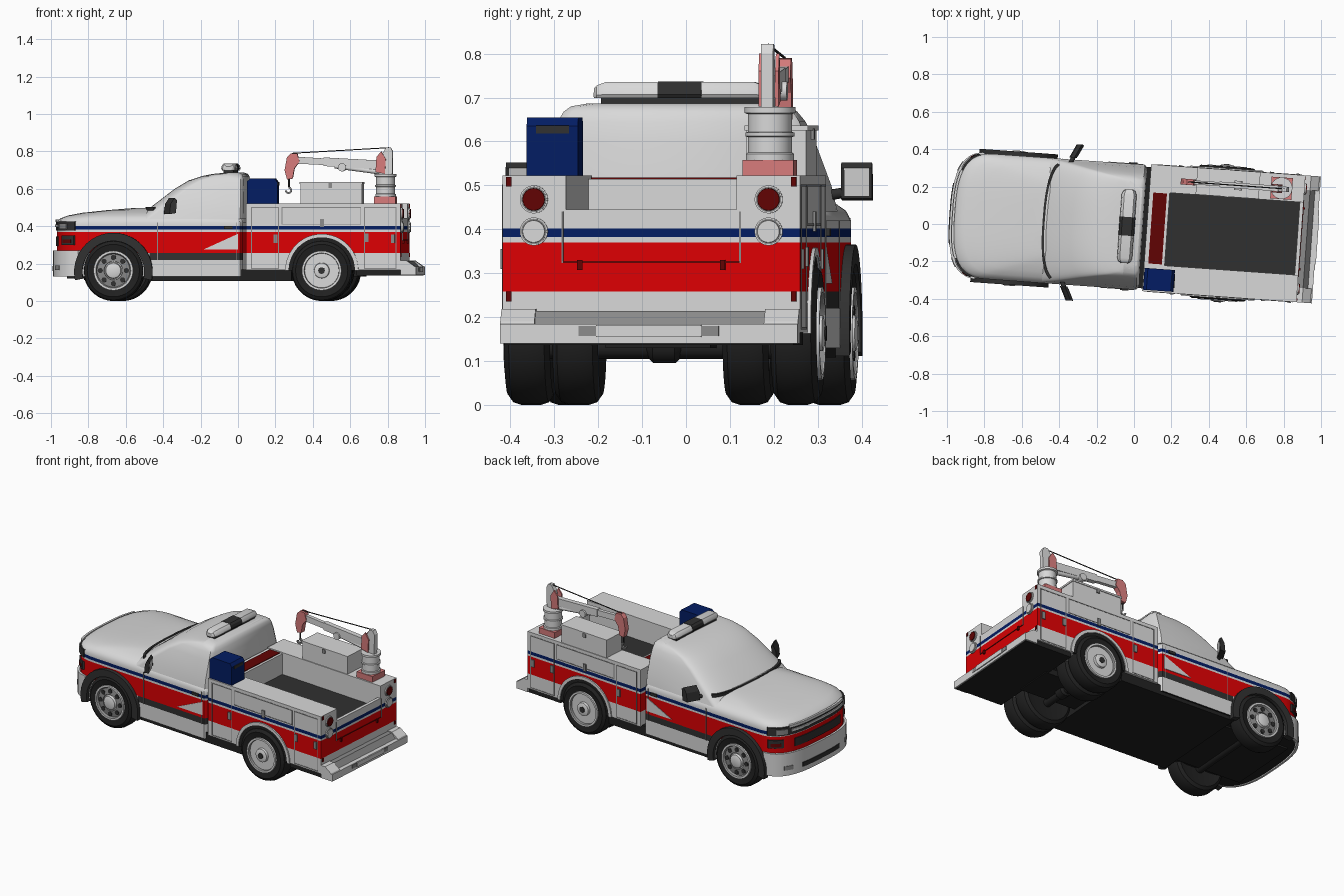
import bpy, bmesh, math
from mathutils import Matrix, Vector

# The whole truck stands slightly turned about z
M = Matrix.Translation((0, -0.015, 0)) @ Matrix.Rotation(math.radians(-4.1), 4, 'Z')
COL = {"white": (0.69, 0.69, 0.69), "red": (0.72, 0.0, 0.001), "navy": (0.001, 0.012, 0.125),
       "dark_grey": (0.03, 0.03, 0.03), "black": (0.015, 0.015, 0.015), "grey": (0.26, 0.26, 0.26),
       "dark_red": (0.12, 0.001, 0.001), "pink": (0.68, 0.2, 0.2)}
MAT = {}
for n, c in COL.items():
    MAT[n] = bpy.data.materials.new(n)
    MAT[n].diffuse_color = (*c, 1)
NAMES = list(COL)


def loft(name, rings, mat="white", rule=None, smooth=0):
    """Skin a list of equal closed rings; rule(face centre) picks a colour."""
    bm = bmesh.new()
    vs = [[bm.verts.new(p) for p in r] for r in rings]
    n = len(rings[0])
    for a, b in zip(vs, vs[1:]):
        for i in range(n):
            j = (i + 1) % n
            bm.faces.new((a[i], a[j], b[j], b[i]))
    bm.faces.new(vs[0][::-1])
    bm.faces.new(vs[-1])
    bmesh.ops.recalc_face_normals(bm, faces=bm.faces)
    for f in bm.faces:
        f.material_index = NAMES.index(rule(f.calc_center_median()) if rule else mat)
    me = bpy.data.meshes.new(name)
    bm.to_mesh(me)
    bm.free()
    for m in NAMES:
        me.materials.append(MAT[m])
    ob = bpy.data.objects.new(name, me)
    bpy.context.collection.objects.link(ob)
    ob.matrix_world = M
    if smooth:
        bpy.ops.object.select_all(action='DESELECT')
        ob.select_set(True)
        bpy.context.view_layer.objects.active = ob
        bpy.ops.object.shade_smooth_by_angle(angle=math.radians(smooth))


def box(name, x, y, z, mat="white", rule=None, levels=()):
    zs = [z[0], *[l for l in levels if z[0] < l < z[1]], z[1]]
    loft(name, [[(x[0], y[0], h), (x[1], y[0], h), (x[1], y[1], h), (x[0], y[1], h)] for h in zs], mat, rule)


def side_plate(name, pts, y0, y1, mat="white", smooth=0, lean=0):
    loft(name, [[(u + d, y, z) for u, z in pts] for y, d in ((y0, 0), (y1, lean))], mat, smooth=smooth)


def lathe(name, prof, origin, axis, mat="white", seg=32, smooth=35):
    """Turn (radius, offset) points about an axis through origin."""
    q = Vector(axis).to_track_quat('Z', 'Y')
    rings = [[Vector(origin) + q @ Vector((r * math.cos(2 * math.pi * i / seg), r * math.sin(2 * math.pi * i / seg), h))
              for i in range(seg)] for r, h in prof]
    loft(name, rings, mat, smooth=smooth)


def tube(name, a, b, r, mat="white", seg=12):
    d = Vector(b) - Vector(a)
    lathe(name, [(r, 0), (r, d.length)], a, d, mat, seg)


def nose(front, w, depth, e, a0, a1, n):
    """Rounded front outline between two angles, 0 being straight ahead."""
    out = []
    for i in range(n + 1):
        a = a0 + (a1 - a0) * i / n
        s, c = math.sin(a), max(math.cos(a), 0)
        out.append((front + depth * (1 - c ** e), math.copysign(w * abs(s) ** e, s)))
    return out


def plan(z, front, w, rear, depth, e, mids=(-0.45,)):
    h = math.pi / 2
    p = nose(front, w, depth, e, -h, h, 28)
    p += [(m, w) for m in mids] + [(rear - 0.015, w), (rear, w - 0.02), (rear, 0.02 - w), (rear - 0.015, -w)]
    p += [(m, -w) for m in mids[::-1]]
    return [(u, v, z) for u, v in p]


ND, NE = 0.2, 0.68


def front_strip(name, a0, a1, z0, z1, front, mat, w=0.338, depth=ND, e=NE):
    p = nose(front, w, depth, e, a0, a1, 16)
    p += [(u + 0.012, v * 0.975) for u, v in p[::-1]]
    loft(name, [[(u, v, z) for u, v in p] for z in (z0, z1)], mat, smooth=35)


def arch(name, cu, cz, r0, r1, a0, a1, y0, y1, mat):
    ang = [math.radians(a0 + (a1 - a0) * i / 24) for i in range(25)]
    p = [(cu + r1 * math.cos(a), cz + r1 * math.sin(a)) for a in ang]
    p += [(cu + r0 * math.cos(a), cz + r0 * math.sin(a)) for a in ang[::-1]]
    side_plate(name, p, y0, y1, mat, smooth=35)


LEVELS = (0.22, 0.258, 0.37, 0.382, 0.402)


def stripes(c):
    if 0.258 < c.z < 0.37:
        return "red"
    return "navy" if 0.382 < c.z < 0.402 else "white"


def cab_paint(c):
    if c.z < 0.14:
        return "black"
    if 0.22 < c.z < 0.258 and -0.45 < c.x < 0.045:
        return "dark_grey"
    return stripes(c)


def bed_paint(c):
    return "white" if abs(c.y) < 0.2 and c.x < 0.88 else stripes(c)


# Cab lower body and bonnet, stacked as plan outlines
body = [plan(z, -0.966, 0.335, 0.05, ND, NE) for z in (0.13, *LEVELS, 0.42)]
for z, f, w in ((0.442, -0.948, 0.325), (0.458, -0.905, 0.305), (0.472, -0.83, 0.275), (0.486, -0.7, 0.23),
                (0.498, -0.55, 0.17)):
    body.append(plan(z, f, w, 0.04, ND, NE, (-0.3,)))
loft("cab_body", body, rule=cab_paint, smooth=40)
# Greenhouse with windscreen and roof
top = [(0.44, -0.54, 0.329, 0.05), (0.5, -0.465, 0.32, 0.05), (0.6, -0.335, 0.292, 0.05), (0.645, -0.26, 0.276, 0.048),
       (0.668, -0.19, 0.262, 0.044), (0.68, -0.13, 0.246, 0.036), (0.687, -0.06, 0.205, 0.02)]
loft("greenhouse", [plan(z, f, w, r, 0.09, 0.8, (-0.04,)) for z, f, w, r in top], smooth=40)
front_strip("windscreen_cowl", -1.3, 1.3, 0.484, 0.502, -0.49, "dark_grey", 0.318, 0.09, 0.8)

# Nose: bumper, grilles, lamps
front_strip("front_bumper", -1.45, 1.45, 0.13, 0.27, -0.986, "white", 0.342)
front_strip("bumper_intake", -0.35, 0.35, 0.16, 0.188, -0.989, "dark_grey", 0.342)
front_strip("lower_grille", -0.5, 0.5, 0.295, 0.345, -0.971, "dark_grey")
front_strip("upper_grille", -1.3, 1.3, 0.376, 0.426, -0.971, "dark_grey")
front_strip("grille_bar", -0.6, 0.6, 0.396, 0.41, -0.976, "white", 0.34)
front_strip("grille_top_trim", -0.65, 0.65, 0.422, 0.436, -0.973, "white")
for s in (-1, 1):
    front_strip("headlight", s * 0.7, s * 1.05, 0.386, 0.416, -0.976, "grey", 0.341)
    front_strip("corner_lamp", s * 0.8, s * 1.27, 0.3, 0.35, -0.971, "dark_grey", 0.341)
    front_strip("turn_signal", s * 0.88, s * 1.2, 0.31, 0.33, -0.974, "dark_red", 0.343)
    front_strip("fog_lamp", s * 0.6, s * 0.85, 0.165, 0.19, -0.989, "grey", 0.344)

FW, RW, WZ = -0.643, 0.474, 0.163


def wheel(u, y, s, width, dual):
    """Tyre whose outer face is at s*y, with a dished rim."""
    o, ax = (u, s * y, WZ), (0, s, 0)
    tyre = [(0.09, -0.06), (0.092, -0.01), (0.14, 0), (0.157, -0.012), (0.163, -0.03)]
    back = [(r, -h) for r, h in tyre[:0:-1]]
    lathe("tyre", tyre + [(r, h - width) for r, h in back], o, ax, "black", 36)
    d = 0.03 if dual else 0.008
    lathe("wheel_rim", [(0.104, -0.065), (0.104, 0.002), (0.094, 0.002), (0.088, -d), (0.05, -d + 0.006), (0.045, -d - 0.02)],
          o, ax, "grey")
    lathe("wheel_hub", [(0.044, -d), (0.04, 0.005), (0.025, 0.01)], o, ax, "white", 20)
    lathe("wheel_lip", [(0.094, -0.01), (0.106, -0.01), (0.106, 0.004), (0.094, 0.004), (0.094, -0.01)], o, ax, "white")
    for k in range(8):
        a = k * math.pi / 4
        lathe("rim_hole", [(0.014, -0.006), (0.014, 0.004)],
              (u + 0.07 * math.cos(a), s * (y - d + 0.003), WZ + 0.07 * math.sin(a)), ax, "dark_grey", 10)
    if dual:
        lathe("hub_centre", [(0.018, 0), (0.018, 0.013)], o, ax, "dark_grey", 16)
        lathe("inner_tyre", [(r, h - 0.11) for r, h in tyre] + [(r, h - 0.215) for r, h in back], o, ax, "black", 36)


def frame(x, z, y, s, t=0.005):
    """Thin grey seam round a door."""
    v = sorted((s * (y - 0.004), s * (y + 0.002)))
    for a, b in (((x[0], x[0] + t), z), ((x[1] - t, x[1]), z), (x, (z[0], z[0] + t)), (x, (z[1] - t, z[1]))):
        box("door_seam", a, v, b, "grey")


for s in (-1, 1):
    wheel(FW, 0.352, s, 0.11, False)
    wheel(RW, 0.357, s, 0.105, True)
    arch("front_fender_flare", FW, 0.155, 0.166, 0.21, -12, 192, s * 0.32, s * 0.357, "dark_grey")
    arch("rear_wheel_gap", RW, WZ, 0.15, 0.18, 0, 180, s * 0.33, s * 0.343, "black")
    arch("rear_wheel_trim", RW, WZ, 0.178, 0.196, 0, 180, s * 0.33, s * 0.348, "white")
    # Cab side details
    side_plate("door_flash", [(-0.16, 0.276), (0.025, 0.276), (0.025, 0.36)], s * 0.33, s * 0.338)
    box("door_handle", (-0.05, -0.005), sorted((s * 0.33, s * 0.343)), (0.385, 0.402), "dark_grey")
    for u in (-0.41, 0.015):
        box("cab_door_seam", (u, u + 0.004), sorted((s * 0.33, s * 0.337)), (0.22, 0.42), "grey")
    # Mirrors lean backwards towards their tips
    tube("mirror_arm", (-0.37, s * 0.3, 0.475), (-0.345, s * 0.36, 0.485), 0.012, "dark_grey")
    side_plate("mirror_housing", [(-0.372, 0.465), (-0.338, 0.47), (-0.332, 0.54), (-0.345, 0.552), (-0.366, 0.52)],
               s * 0.345, s * 0.418, "dark_grey", lean=0.035)
    side_plate("mirror_glass", [(-0.337, 0.476), (-0.331, 0.476), (-0.326, 0.54), (-0.332, 0.54)],
               s * 0.353, s * 0.411, "white", lean=0.028)
    # Side cabinets and doors
    box("side_cabinet", (0.068, 0.895), sorted((s * 0.195, s * 0.34)), (0.165, 0.522), rule=bed_paint, levels=LEVELS)
    frame((0.095, 0.245), (0.172, 0.502), 0.34, s)
    frame((0.258, 0.685), (0.408, 0.502), 0.34, s)
    frame((0.7, 0.875), (0.172, 0.502), 0.34, s)
    for u, z in ((0.226, 0.335), (0.475, 0.42), (0.715, 0.34), (0.855, 0.335)):
        box("door_latch", (u - 0.01, u + 0.01), sorted((s * 0.335, s * 0.346)), (z - 0.025, z + 0.02), "grey")
    # Rear lamps
    for z, m in ((0.468, "dark_red"), (0.395, "white")):
        lathe("lamp_ring", [(0.032, 0), (0.032, 0.008)], (0.893, s * 0.268, z), (1, 0, 0), "white", 24)
        lathe("lamp_gasket", [(0.029, 0), (0.029, 0.01)], (0.893, s * 0.268, z), (1, 0, 0), "grey", 24)
        lathe("rear_lamp", [(0.027, 0), (0.025, 0.014)], (0.893, s * 0.268, z), (1, 0, 0), m, 24)
    for z in (0.508, 0.247):
        box("rear_marker", (0.89, 0.899), sorted((s * 0.319, s * 0.331)), (z - 0.011, z + 0.011), "dark_red")
    box("tailgate_hinge", (0.89, 0.905), (s * 0.163 - 0.006, s * 0.163 + 0.006), (0.307, 0.33), "dark_red")
    box("tailgate_side_seam", (0.89, 0.898), (s * 0.203 - 0.002, s * 0.203 + 0.002), (0.323, 0.44), "grey")
    # Raised bumper ends
    side_plate("bumper_end", [(0.89, 0.18), (0.975, 0.18), (0.965, 0.19), (0.925, 0.218), (0.89, 0.218)], s * 0.262, s * 0.34)

# Load bed
box("bed_floor", (0.07, 0.89), (-0.2, 0.2), (0.165, 0.385), "dark_grey")
box("bed_front_chest", (0.068, 0.178), (-0.197, 0.197), (0.3, 0.514))
box("chest_red_top", (0.09, 0.163), (-0.19, 0.19), (0.512, 0.518), "dark_red")
box("tailgate", (0.875, 0.895), (-0.2, 0.2), (0.165, 0.445), rule=bed_paint, levels=LEVELS)
box("tailgate_seam", (0.89, 0.898), (-0.203, 0.203), (0.323, 0.328), "dark_red")

# Rear step bumper
box("rear_bumper", (0.895, 0.978), (-0.34, 0.34), (0.14, 0.184))
side_plate("bumper_step", [(0.89, 0.18), (0.955, 0.18), (0.925, 0.214), (0.89, 0.214)], -0.262, 0.262, "grey")
box("bumper_recess", (0.97, 0.981), (-0.16, 0.16), (0.157, 0.18), "grey")
box("bumper_plate", (0.972, 0.984), (-0.12, 0.12), (0.155, 0.182))
box("bumper_underside", (0.66, 0.97), (-0.33, 0.33), (0.136, 0.17), "black")

# Chassis and axles
box("chassis_pan", (-0.46, 0.31), (-0.325, 0.325), (0.108, 0.17), "black")
box("front_pan", (-0.9, -0.44), (-0.23, 0.23), (0.12, 0.17), "black")
box("rear_frame", (0.3, 0.68), (-0.12, 0.12), (0.13, 0.17), "black")
for u in (FW, RW):
    tube("axle", (u, -0.3, 0.13), (u, 0.3, 0.13), 0.025, "black")
lathe("differential", [(0.015, -0.05), (0.04, -0.025), (0.04, 0.025), (0.015, 0.05)], (RW, 0, 0.135), (0, 1, 0), "black", 16)

# Roof light bar with rounded ends
bar = [(-0.04, 0.008), (-0.035, 0), (0.035, 0), (0.04, 0.008), (0.036, 0.026), (0.026, 0.036), (-0.026, 0.036), (-0.036, 0.026)]


def bar_ring(y, k, h):
    return [(u * k - 0.038, y, 0.699 + z * h) for u, z in bar]


loft("light_bar", [bar_ring(y, k, h) for y, k, h in ((-0.197, 0.5, 0.6), (-0.19, 0.8, 0.8), (-0.17, 1, 1), (0.17, 1, 1),
                                                      (0.19, 0.8, 0.8), (0.197, 0.5, 0.6))], smooth=30)
loft("light_bar_centre", [bar_ring(-0.05, 1.05, 1.05), bar_ring(0.05, 1.05, 1.05)], "dark_grey")
box("light_bar_base", (-0.065, -0.012), (-0.18, 0.18), (0.672, 0.7), "dark_grey")

# Blue equipment box
blue = [(0.072, 0.522), (0.235, 0.522), (0.235, 0.635), (0.22, 0.655), (0.09, 0.655), (0.072, 0.64)]
side_plate("generator_box", blue, -0.332, -0.215, "navy")
box("generator_panel", (0.23, 0.238), (-0.31, -0.235), (0.618, 0.636), "dark_grey")

# Tool chest
box("tool_chest", (0.32, 0.65), (0.2, 0.336), (0.52, 0.625))
box("tool_chest_lid", (0.316, 0.654), (0.196, 0.34), (0.625, 0.636))
box("chest_latch", (0.47, 0.49), (0.193, 0.343), (0.605, 0.63), "grey")

# Crane
CU, CV = 0.772, 0.262
box("crane_base", (CU - 0.057, CU + 0.057), (CV - 0.058, CV + 0.058), (0.52, 0.558), "pink")
lathe("crane_pedestal", [(0.055, 0.558), (0.055, 0.572), (0.05, 0.575), (0.05, 0.61), (0.056, 0.612), (0.056, 0.62),
      (0.05, 0.622), (0.05, 0.662), (0.058, 0.665), (0.058, 0.678)], (CU, CV, 0), (0, 0, 1))
side_plate("crane_post", [(0.745, 0.678), (0.81, 0.678), (0.812, 0.8), (0.8, 0.822), (0.775, 0.822), (0.758, 0.79)], 0.244, 0.272)
for y in (0.236, 0.274):
    side_plate("crane_bracket", [(0.72, 0.69), (0.77, 0.68), (0.775, 0.76), (0.75, 0.8), (0.725, 0.77)], y, y + 0.008, "pink")
side_plate("crane_boom", [(0.44, 0.722), (0.77, 0.7), (0.77, 0.75), (0.44, 0.768)], 0.244, 0.274)
side_plate("crane_boom_extension", [(0.29, 0.735), (0.45, 0.727), (0.45, 0.762), (0.29, 0.772)], 0.249, 0.271)
tube("boom_cylinder", (0.74, 0.26, 0.69), (0.5, 0.26, 0.722), 0.013)
lathe("crane_winch", [(0.022, -0.025), (0.022, 0.025)], (0.54, 0.26, 0.715), (0, 1, 0), "white", 16)
side_plate("boom_head", [(0.232, 0.7), (0.245, 0.77), (0.265, 0.79), (0.3, 0.788), (0.312, 0.745), (0.285, 0.71), (0.275, 0.655),
                         (0.245, 0.65)], 0.244, 0.276, "pink")
tube("crane_cable", (0.79, 0.26, 0.82), (0.27, 0.26, 0.79), 0.003, "dark_grey", 6)
tube("hook_cable", (0.255, 0.26, 0.655), (0.255, 0.26, 0.61), 0.005, "dark_grey", 6)
arch("crane_hook", 0.252, 0.592, 0.01, 0.019, 90, -180, 0.254, 0.266, "grey")
